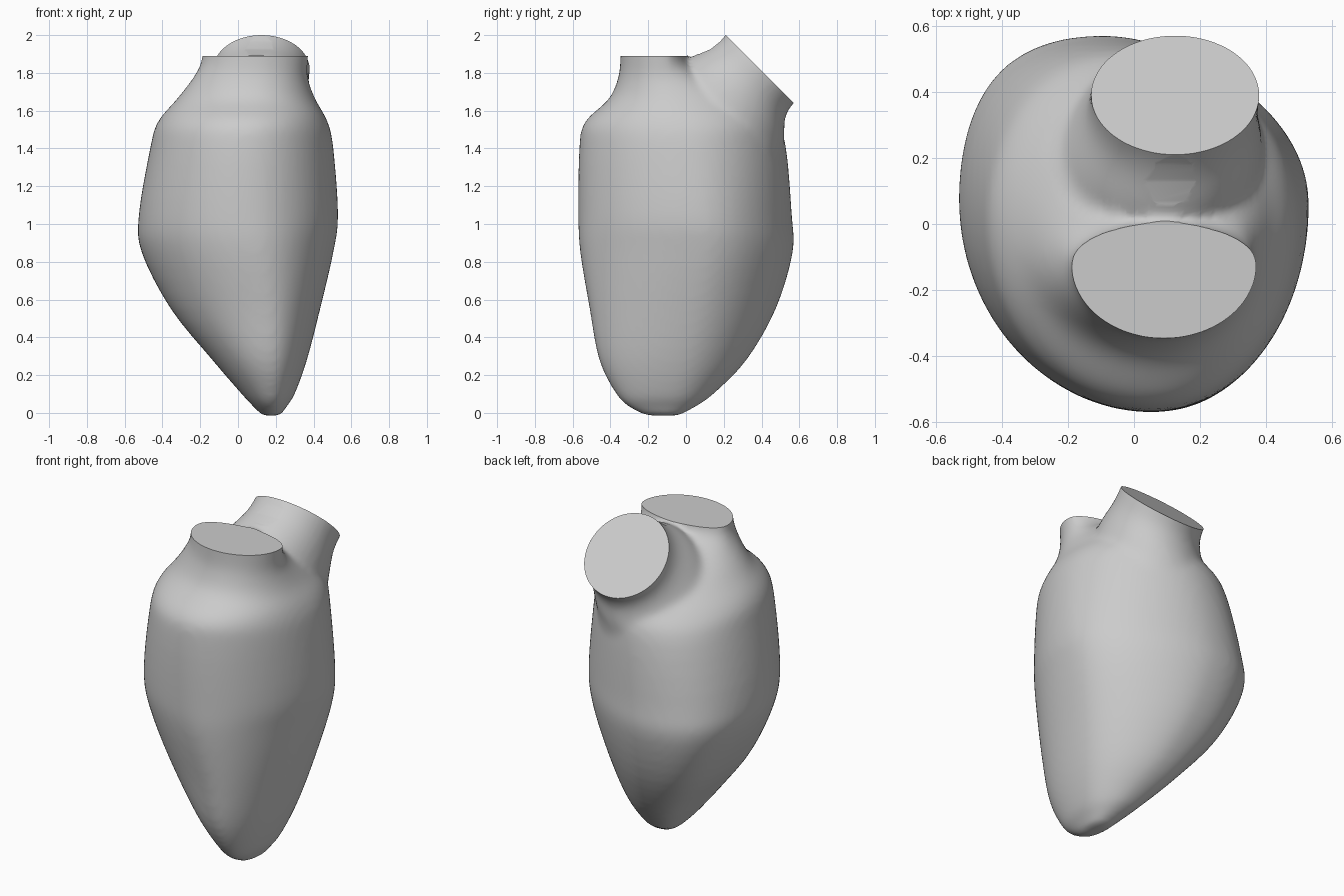
import bpy, bmesh
from math import sin, cos, pi, radians, copysign
from mathutils import Vector, Matrix

if "Cube" in bpy.data.objects:
    bpy.data.objects.remove(bpy.data.objects["Cube"])

grey = bpy.data.materials.new("plain grey")
grey.use_nodes = True
grey.diffuse_color = (0.6, 0.6, 0.6, 1)
grey.node_tree.nodes["Principled BSDF"].inputs["Base Color"].default_value = (0.6, 0.6, 0.6, 1)

SEGMENTS = 64


def make_object(name, bm):
    bmesh.ops.recalc_face_normals(bm, faces=bm.faces[:])
    mesh = bpy.data.meshes.new(name)
    bm.to_mesh(mesh)
    bm.free()
    mesh.materials.append(grey)
    obj = bpy.data.objects.new(name, mesh)
    bpy.context.collection.objects.link(obj)
    return obj


def loft(bm, rings):
    """Skin a list of closed point rings and cap both ends."""
    loops = [[bm.verts.new(p) for p in ring] for ring in rings]
    for a, b in zip(loops, loops[1:]):
        for i in range(len(a)):
            j = (i + 1) % len(a)
            bm.faces.new((a[i], a[j], b[j], b[i]))
    bm.faces.new(loops[0])
    bm.faces.new(loops[-1])


def body_ring(z, left, right, front, back, cx, cy, back_x):
    """Lopsided oval; the back half leans to back_x and is fuller low down."""
    power = min(1, .83 + .19 * max(z, 0))
    ring = []
    for i in range(SEGMENTS):
        c, s = cos(2 * pi * i / SEGMENTS), sin(2 * pi * i / SEGMENTS)
        lean_x = 0
        if s > 0:
            lean_x = (back_x - cx) * s * s
            c, s = copysign(abs(c) ** power, c), s ** power
        x = cx + c * (right - cx if c > 0 else cx - left) + lean_x
        y = cy + s * (back - cy if s > 0 else cy - front)
        ring.append(Vector((x, y, z)))
    return ring


def tube_ring(x, y, z, tilt, rx, ry):
    """Oval tilted backwards about the x axis."""
    turn = Matrix.Rotation(-radians(tilt), 3, "X")
    angles = [2 * pi * i / SEGMENTS for i in range(SEGMENTS)]
    return [Vector((x, y, z)) + turn @ Vector((rx * cos(a), ry * sin(a), 0)) for a in angles]


def smooth_between(a, b, c, d, t):
    return [0.5 * (2 * q + (r - p) * t + (2 * p - 5 * q + 4 * r - s) * t * t
            + (3 * q - p - 3 * r + s) * t ** 3) for p, q, r, s in zip(a, b, c, d)]


def smooth_rings(sections, make_ring, steps=4):
    """Rings that flow smoothly through the given sections."""
    last = len(sections) - 1
    rings = []
    for i in range(last):
        four = [sections[min(max(i + k, 0), last)] for k in (-1, 0, 1, 2)]
        rings += [make_ring(*smooth_between(*four, k / steps)) for k in range(steps)]
    return rings + [make_ring(*sections[-1])]


# Body sections: height, left, right, front, back, centre x, centre y, back x
body_sections = [
    (-.015, .13, .225, -.21, -.04, .18, -.11, .18),
    (.03, .085, .255, -.3, .045, .18, -.1, .16),
    (.1, .02, .3, -.37, .145, .18, -.09, .12),
    (.28, -.135, .365, -.46, .32, .17, -.05, .04),
    (.55, -.355, .435, -.51, .475, .15, .02, -.04),
    (.85, -.51, .505, -.56, .565, .09, .08, -.09),
    (1.05, -.525, .53, -.57, .56, .06, .06, -.08),
    (1.4, -.465, .505, -.565, .53, .05, .02, -.02),
    (1.54, -.425, .475, -.535, .48, .06, 0, .05),
    (1.66, -.325, .41, -.41, .36, .08, -.06, .1),
    (1.77, -.24, .37, -.36, .14, .09, -.11, .1),
    (1.86, -.195, .37, -.348, .01, .09, -.12, .09),
    (1.97, -.185, .38, -.345, 0, .09, -.12, .09),
]
bm = bmesh.new()
loft(bm, smooth_rings(body_sections, body_ring))

# Slanted tube flaring out of the back shoulder: centre, tilt, radii
tube_sections = [
    (.02, .11, 1.36, 5, .42, .4),
    (.05, .18, 1.53, 20, .35, .36),
    (.09, .255, 1.665, 35, .295, .325),
    (.115, .33, 1.755, 43, .26, .27),
    (.125, .39, 1.82, 45, .255, .255),
    (.125, .46, 1.89, 45, .26, .26),
]
loft(bm, smooth_rings(tube_sections, tube_ring))
body = make_object("chamber_body", bm)

# Cutter that trims both openings flat and shapes the saddle between them
profile = [(-1, 1.89), (0, 1.89), (.07, 1.9), (.13, 1.925), (.18, 1.965),
           (.21, 2), (1, 1.21), (1, 3), (-1, 3)]
bm = bmesh.new()
loft(bm, [[(x, y, z) for y, z in profile] for x in (-1, 1)])
cutter = make_object("opening_cutter", bm)
cutter.hide_render = True

# Fuse the parts, soften the joins, then trim
fuse = body.modifiers.new("fuse", "REMESH")
fuse.mode = "VOXEL"
fuse.voxel_size = 0.018
soften = body.modifiers.new("soften", "SMOOTH")
soften.factor = 0.5
soften.iterations = 10
trim = body.modifiers.new("trim", "BOOLEAN")
trim.operation = "DIFFERENCE"
trim.solver = "EXACT"
trim.object = cutter

bpy.ops.object.select_all(action="DESELECT")
body.select_set(True)
bpy.context.view_layer.objects.active = body
bpy.ops.object.convert(target="MESH")
bpy.data.objects.remove(cutter)
bpy.ops.object.shade_smooth_by_angle(angle=0.6)
